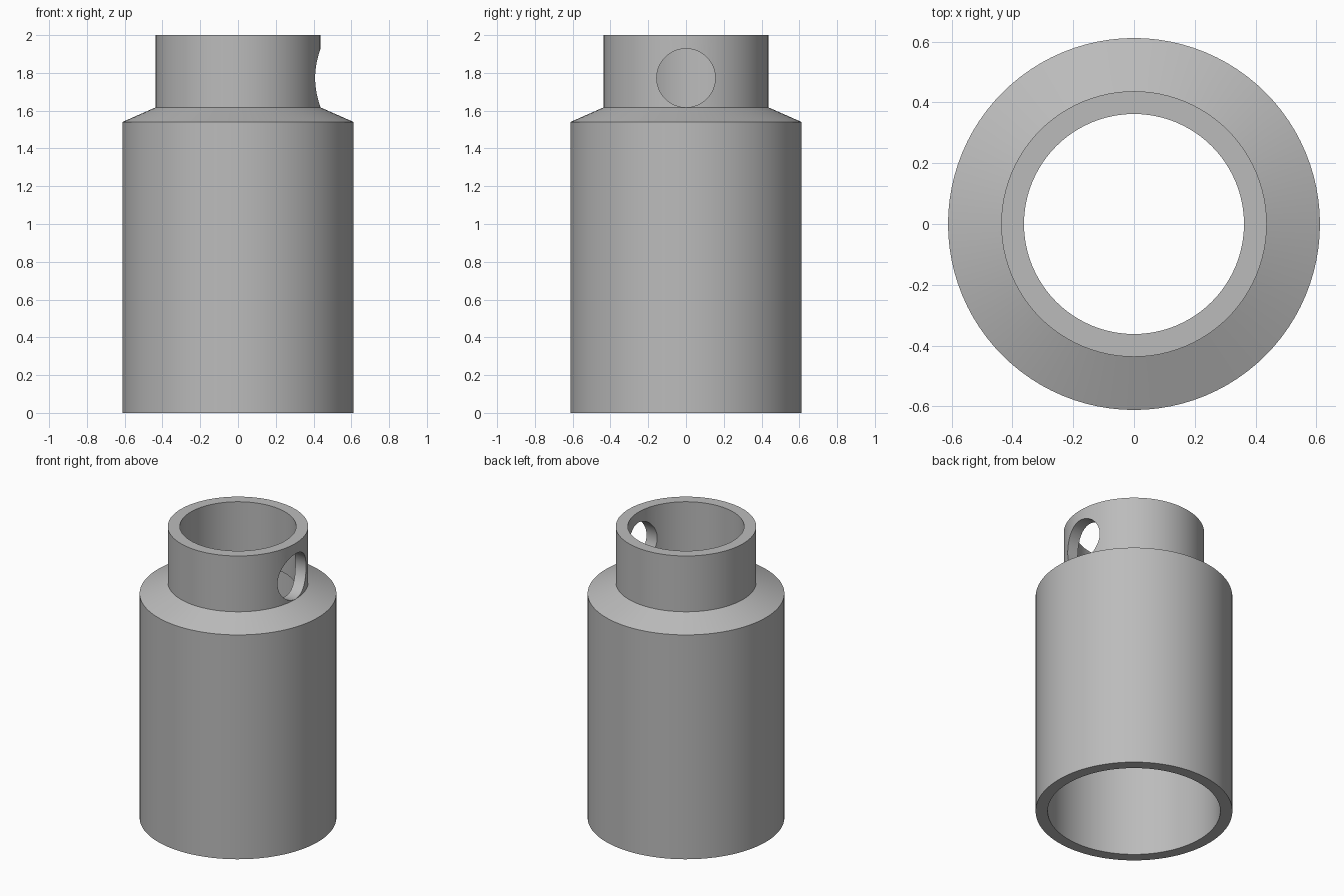
import bpy, bmesh, math
from mathutils import Matrix

cube = bpy.data.objects.get("Cube")
if cube:
    bpy.data.objects.remove(cube, do_unlink=True)

# Dimensions
BODY_R, NECK_R, WALL = 0.612, 0.437, 0.075
SHOULDER_Z, NECK_Z, TOP_Z = 1.54, 1.617, 2.0
HOLE_R, HOLE_Z = 0.155, 1.773
SEGMENTS = 96

grey = bpy.data.materials.new("plain grey")
grey.use_nodes = True
COLOUR = (0.5, 0.5, 0.5, 1)
grey.diffuse_color = COLOUR
grey.node_tree.nodes["Principled BSDF"].inputs["Base Color"].default_value = COLOUR


def add_object(name, bm):
    bmesh.ops.recalc_face_normals(bm, faces=bm.faces)
    mesh = bpy.data.meshes.new(name)
    bm.to_mesh(mesh)
    bm.free()
    mesh.materials.append(grey)
    obj = bpy.data.objects.new(name, mesh)
    bpy.context.collection.objects.link(obj)
    return obj


# Hollow sleeve: closed wall profile spun around z
outer = [(BODY_R, 0), (BODY_R, SHOULDER_Z), (NECK_R, NECK_Z), (NECK_R, TOP_Z)]
inner_drop = 0.04
inner = [(NECK_R - WALL, TOP_Z), (NECK_R - WALL, NECK_Z - inner_drop),
         (BODY_R - WALL, SHOULDER_Z - inner_drop), (BODY_R - WALL, 0)]
bm = bmesh.new()
verts = [bm.verts.new((r, 0, z)) for r, z in outer + inner]
edges = [bm.edges.new((v, verts[i - 1])) for i, v in enumerate(verts)]
bmesh.ops.spin(bm, geom=verts + edges, cent=(0, 0, 0), axis=(0, 0, 1),
               angle=math.tau, steps=SEGMENTS, use_merge=True)
bmesh.ops.remove_doubles(bm, verts=bm.verts, dist=0.0001)
sleeve = add_object("sleeve", bm)

# Round side hole through the left wall of the neck
bm = bmesh.new()
place = Matrix.Translation((NECK_R, 0, HOLE_Z)) @ Matrix.Rotation(math.pi / 2, 4, "Y")
bmesh.ops.create_cone(bm, cap_ends=True, segments=64, radius1=HOLE_R,
                      radius2=HOLE_R, depth=0.5, matrix=place)
cutter = add_object("hole_cutter", bm)
cutter.hide_render = True

cut = sleeve.modifiers.new("side hole", "BOOLEAN")
cut.operation = "DIFFERENCE"
cut.solver = "EXACT"
cut.object = cutter
bpy.ops.object.select_all(action="DESELECT")
sleeve.select_set(True)
bpy.context.view_layer.objects.active = sleeve
bpy.ops.object.modifier_apply(modifier=cut.name)
bpy.data.objects.remove(cutter, do_unlink=True)
bpy.ops.object.shade_smooth_by_angle(angle=math.radians(20))
